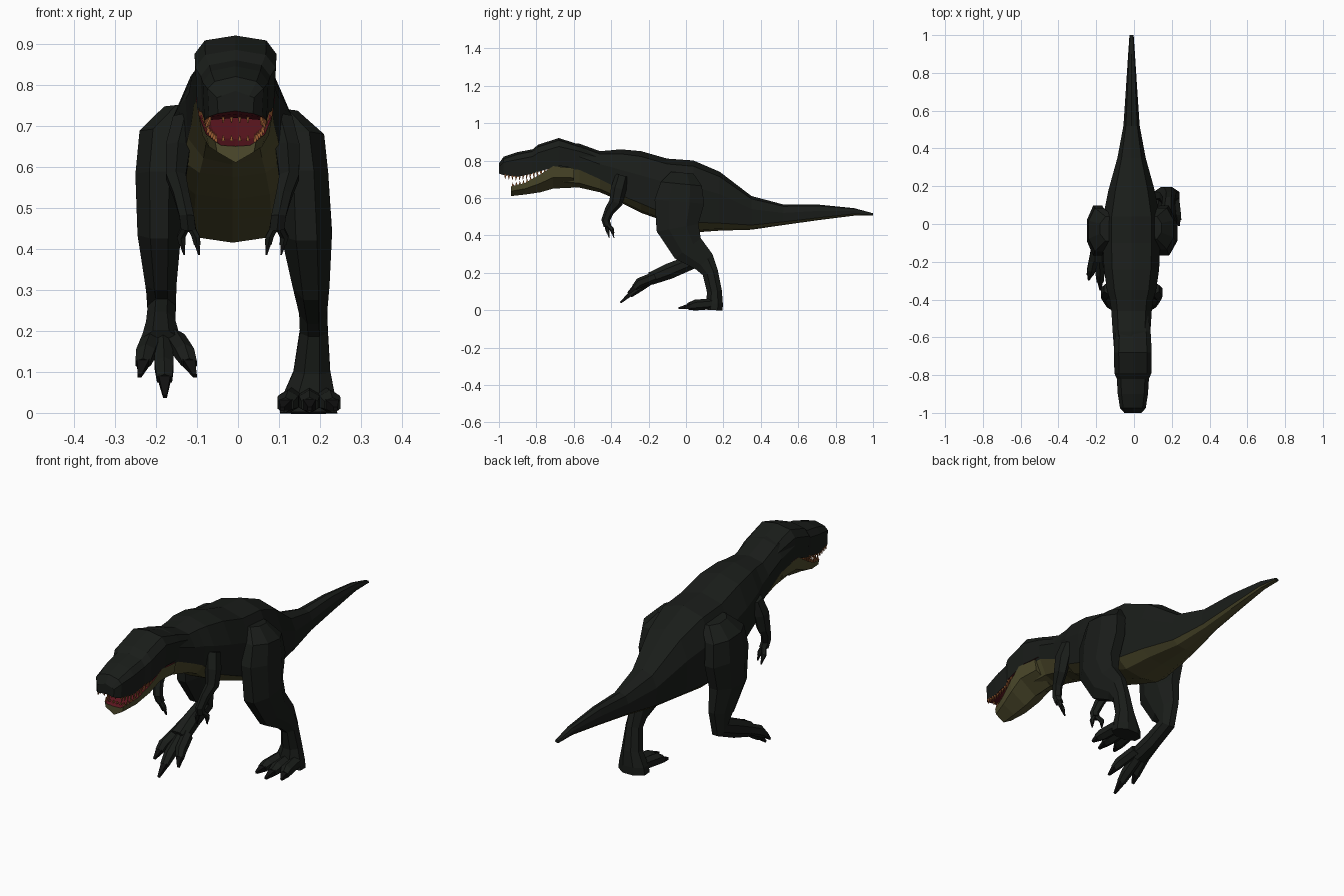
import bpy
import bmesh
import math
from mathutils import Vector

default_cube = bpy.data.objects.get("Cube")
if default_cube:
    bpy.data.objects.remove(default_cube, do_unlink=True)


def make_material(name, red, green, blue):
    material = bpy.data.materials.new(name)
    material.use_nodes = True
    color = (red, green, blue, 1)
    material.diffuse_color = color
    shader = material.node_tree.nodes["Principled BSDF"]
    shader.inputs["Base Color"].default_value = color
    shader.inputs["Roughness"].default_value = 0.8
    return material


HIDE = make_material("dark_hide", .010, .012, .010)
BELLY = make_material("olive_belly", .075, .068, .025)
MOUTH = make_material("red_mouth", .11, .008, .014)
TOOTH = make_material("amber_tooth", .3, .1, .03)
CLAW = make_material("black_claw", .005, .005, .005)


def lerp(start, end, factor):
    return start + (end - start) * factor


def loft(name, rings, materials, pick_material=lambda side: 0):
    """Skin a list of closed rings and cap both ends."""
    mesh = bpy.data.meshes.new(name)
    bm = bmesh.new()
    loops = [[bm.verts.new(point) for point in ring] for ring in rings]
    count = len(loops[0])
    for near, far in zip(loops, loops[1:]):
        for side in range(count):
            after = (side + 1) % count
            face = bm.faces.new((near[side], near[after], far[after], far[side]))
            face.material_index = pick_material(side)
    bm.faces.new(loops[0])
    bm.faces.new(reversed(loops[-1]))
    bmesh.ops.recalc_face_normals(bm, faces=bm.faces)
    bm.to_mesh(mesh)
    bm.free()
    for material in materials:
        mesh.materials.append(material)
    part = bpy.data.objects.new(name, mesh)
    bpy.context.collection.objects.link(part)


def mirrored_loft(name, stations, half_profile, center, materials, slots):
    """Loft symmetric sections; slots gives a material per half-profile segment."""
    rings = []
    for y, *sizes in stations:
        half = half_profile(*sizes)
        ring = half + [(-x, z) for x, z in reversed(half[1:-1])]
        rings.append([(x + center, y, z) for x, z in ring])
    last = 2 * len(slots) - 1
    loft(name, rings, materials, lambda side: slots[min(side, last - side)])


def limb(name, stations, material, sides=8):
    """Tube through (x, y, z, half width, half depth) stations."""
    centers = [Vector(station[:3]) for station in stations]
    across = Vector((1, 0, 0))
    grow = 1 / math.cos(math.pi / sides)
    rings = []
    for index, station in enumerate(stations):
        before = centers[max(index - 1, 0)]
        after = centers[min(index + 1, len(centers) - 1)]
        depth = across.cross(after - before).normalized()
        ring = []
        for step in range(sides):
            angle = (step + 0.5) * math.tau / sides
            ring.append(centers[index]
                        + across * math.cos(angle) * station[3] * grow
                        + depth * math.sin(angle) * station[4] * grow)
        rings.append(ring)
    loft(name, rings, [material])


def digit(name, base, knuckle, tip, radius):
    """Toe or finger with a pointed claw."""
    base, knuckle, tip = Vector(base), Vector(knuckle), Vector(tip)
    nail = knuckle.lerp(tip, 0.45)
    limb(name, [(*base, radius, radius), (*knuckle, radius, radius),
                (*nail, radius * .8, radius * .65)], HIDE, 6)
    limb(name + "_claw", [(*knuckle.lerp(tip, 0.4), radius * .65, radius * .55),
                          (*tip, radius * .2, radius * .2)], CLAW, 4)


# Neck, trunk and tail: y, top, bottom, half width, widest height, belly line
def body_profile(top, bottom, width, widest, line):
    return [(0, top), (width * .7, lerp(top, widest, .22)), (width, widest),
            (width * .95, line), (width * .62, lerp(line, bottom, .75)), (0, bottom)]


body_stations = [
    (-.70, .90, .665, .09, .84, .765),
    (-.57, .89, .655, .1, .82, .75),
    (-.46, .85, .63, .107, .78, .70),
    (-.40, .855, .605, .115, .765, .67),
    (-.35, .86, .575, .13, .75, .615),
    (-.24, .85, .52, .146, .72, .57),
    (-.1, .81, .47, .152, .68, .51),
    (.04, .80, .415, .15, .66, .47),
    (.18, .74, .425, .122, .62, .465),
    (.35, .61, .43, .075, .54, .455),
    (.52, .565, .455, .043, .52, .472),
    (.7, .565, .48, .031, .53, .493),
    (.9, .545, .505, .018, .53, .515),
    (1, .518, .505, .011, .513, .508),
]
mirrored_loft("body_and_tail", body_stations, body_profile, -.013,
              [HIDE, BELLY], [0, 0, 0, 1, 1])


# Upper head: y, top, bottom, half width
def head_profile(top, bottom, width):
    return [(0, top), (width * .75, top - .012), (width, lerp(top, bottom, .3)),
            (width * .95, bottom), (0, bottom + .006)]


head_stations = [
    (-1, .785, .73, .045), (-.975, .82, .722, .068), (-.9, .845, .713, .08),
    (-.82, .86, .73, .085), (-.79, .885, .74, .098), (-.68, .92, .77, .1),
    (-.57, .885, .765, .094), (-.48, .845, .76, .08),
]
mirrored_loft("upper_head", head_stations, head_profile, -.006,
              [HIDE, MOUTH], [0, 0, 0, 1])


# Lower jaw: y, lip height, bottom, half width
def jaw_profile(lip, bottom, width):
    return [(0, lip - .012), (width * .7, lip - .01), (width, lip),
            (width * .9, lerp(lip, bottom, .5)), (0, bottom)]


jaw_stations = [
    (-.935, .662, .61, .05), (-.86, .68, .618, .072), (-.78, .725, .63, .09),
    (-.71, .77, .65, .097), (-.6, .76, .655, .095),
]
mirrored_loft("lower_jaw", jaw_stations, jaw_profile, -.006,
              [BELLY, MOUTH], [1, 1, 0, 0])


# Teeth follow the edge of each jaw
def edge_at(stations, y, column):
    for near, far in zip(stations, stations[1:]):
        if near[0] <= y <= far[0]:
            return lerp(near[column], far[column], (y - near[0]) / (far[0] - near[0]))


def tooth(name, x, y, z, height):
    limb(name, [(x, y, z, .004, .006), (x, y - .002, z + height, .001, .001)], TOOTH, 4)


for label, stations, column, height, start in (
        ("upper_tooth", head_stations, 2, -.024, -.965),
        ("lower_tooth", jaw_stations, 1, .02, -.925)):
    for row in range(11):
        y = start + row * .019
        z = edge_at(stations, y, column) - height * .15
        for side in (-1, 1):
            tooth(label, side * edge_at(stations, y, 3) * .9 - .006, y, z, height)
    for x in (-.03, -.01, .01, .03):
        z = edge_at(stations, start, column)
        tooth(label + "_front", x - .006, start, z, height * .6)

# Planted left leg
limb("left_leg", [
    (.105, -.02, .735, .04, .06), (.148, -.025, .675, .062, .11),
    (.16, -.035, .58, .06, .133), (.167, -.045, .44, .062, .113),
    (.178, .01, .33, .045, .088), (.183, .098, .258, .034, .06),
    (.185, .13, .2, .034, .042), (.18, .152, .1, .045, .04),
    (.172, .152, .035, .066, .045), (.172, .15, 0, .07, .046),
], HIDE)
for name, knuckle_x, tip_x, tip_y in (
        ("left_inner_toe", .122, .108, -.015),
        ("left_middle_toe", .174, .175, -.04),
        ("left_outer_toe", .224, .238, -.01)):
    digit(name, (lerp(.172, knuckle_x, .8), .14, .034), (knuckle_x, .05, .027),
          (tip_x, tip_y, .01), .025)

# Striding right leg
limb("right_leg", [
    (-.13, -.025, .745, .05, .065), (-.184, -.03, .685, .056, .115),
    (-.192, -.035, .58, .058, .133), (-.192, -.045, .44, .053, .113),
    (-.188, .0, .32, .038, .078), (-.186, .01, .25, .034, .045),
    (-.188, -.09, .208, .036, .042), (-.188, -.19, .168, .048, .034),
], HIDE)
for name, knuckle, tip in (
        ("right_inner_toe", (-.13, -.25, .145), (-.105, -.305, .09)),
        ("right_middle_toe", (-.18, -.265, .115), (-.178, -.35, .04)),
        ("right_outer_toe", (-.225, -.24, .145), (-.24, -.295, .09))):
    digit(name, (lerp(-.188, knuckle[0], .6), -.165, .18), knuckle, tip, .023)

# Small two-fingered arms
for label, side in (("left", 1), ("right", -1)):
    def place(x, *rest):
        return (side * x - .013, *rest)

    limb(label + "_arm", [
        place(.115, -.34, .72, .03, .032), place(.133, -.36, .65, .03, .036),
        place(.138, -.375, .575, .024, .032), place(.125, -.41, .53, .019, .023),
        place(.112, -.43, .48, .018, .02), place(.108, -.42, .45, .018, .018),
    ], HIDE, 6)
    for finger, x, y in (("inner", .082, -.41), ("outer", .118, -.385)):
        digit(label + "_" + finger + "_finger", place(.108, -.425, .465),
              place(x + .008, y - .01, .43), place(x, y, .385), .01)
